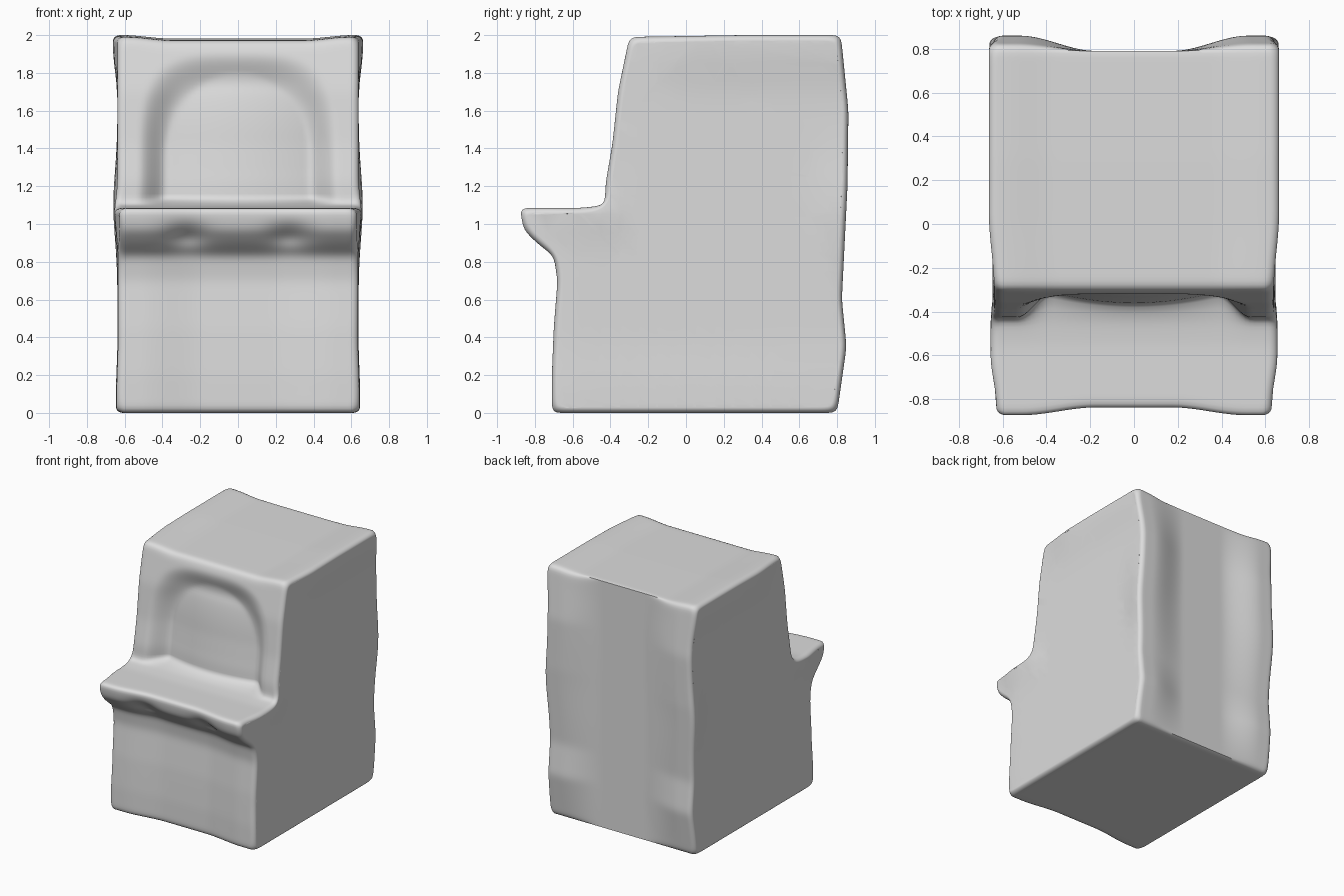
import bpy, bmesh, math
from mathutils import Vector

if "Cube" in bpy.data.objects:
    bpy.data.objects.remove(bpy.data.objects["Cube"])

# side profile (y, z), anticlockwise seen from the right
PROFILE = [(-0.71, 0.0), (0.80, 0.0), (0.85, 0.35), (0.825, 0.6), (0.855, 1.2),
           (0.86, 1.6), (0.82, 2.0), (0.3, 2.0), (-0.30, 1.99), (-0.36, 1.7),
           (-0.39, 1.42), (-0.425, 1.22), (-0.43, 1.10), (-0.55, 1.085),
           (-0.88, 1.085), (-0.86, 0.97), (-0.79, 0.90), (-0.70, 0.83),
           (-0.68, 0.7), (-0.70, 0.45), (-0.71, 0.2)]
HALF = 0.65


def smooth(a, b, v):
    t = min(1, max(0, (v - a) / (b - a)))
    return t * t * (3 - 2 * t)


def bell(v, centre, width):
    return math.exp(-((v - centre) / width) ** 2)


def relax(pts, times):
    n = len(pts)
    for _ in range(times):
        pts = [pts[i] * 0.5 + (pts[i - 1] + pts[(i + 1) % n]) * 0.25 for i in range(n)]
    return pts


def inset(pts, r):
    """Move a closed loop inwards without letting tight corners fold."""
    n = len(pts)
    out = []
    for i in range(n):
        t = (pts[(i + 1) % n] - pts[i - 1]).normalized()
        out.append(pts[i] + Vector((-t.y, t.x)) * r)
    return relax(out, 1)


def dense_profile():
    pts = []
    for i, p in enumerate(PROFILE):
        a, b = Vector(p), Vector(PROFILE[(i + 1) % len(PROFILE)])
        n = max(1, round((b - a).length / 0.02))
        pts += [a.lerp(b, k / n) for k in range(n)]
    return relax(pts, 4)


def shape(x, y, z):
    """Soft bulges, screen recess and wavy shelf lip."""
    ax = abs(x)
    mid = 1 - smooth(0.18, 0.53, ax)
    oy, oz = y, z
    # back: flat middle, edges flare out
    flare = max(0, oy - 0.79)
    y -= mid * flare
    if oy < -0.25:
        # hollow lower front and shelf front
        y += 0.035 * mid * smooth(-0.6, -0.68, oy)
        # two shallow hollows under the shelf lip
        y += 0.045 * bell(ax, 0.28, 0.11) * bell(oz, 0.935, 0.06)
        # rounded screen recess with a domed screen
        if oz > 1.08 and oy > -0.56:
            dz = max(oz - 1.3, 0)
            s = ((ax / 0.45) ** 3.5 + (dz / 0.51) ** 3.5) ** (1 / 3.5)
            f = (1 - smooth(0.82, 1.2, s)) * smooth(1.08, 1.14, oz)
            dome = max(0, 1 - (ax / 0.4) ** 2 - (dz / 0.5) ** 2)
            y += f * (0.12 - 0.045 * smooth(1.2, 1.8, oz) - 0.055 * dome)
    # slightly sunken top
    z -= 0.018 * (1 - smooth(0.35, 0.6, ax)) * smooth(1.9, 1.98, oz)
    # flat sides that flare at the top, the shelf and the back edge
    w = 0.638 + 0.024 * smooth(1.65, 1.95, oz) * smooth(-0.3, 0.05, oy)
    w += 0.016 * bell(oz, 1.05, 0.12) * smooth(-0.25, -0.45, oy) * smooth(-0.85, -0.6, oy)
    w += 0.022 * bell(oz, 1.1, 0.25) * smooth(0.65, 0.8, oy)
    w += 0.008 * smooth(0.4, 0.1, oz)
    w -= 0.01 * smooth(-0.6, -0.8, oy)
    return Vector((x * w / HALF, y, z))


def build_cabinet():
    pts = dense_profile()
    n = len(pts)
    rx, rin, steps = 0.04, 0.03, 8
    # full loops across the width, then rounded ends mirrored to both sides
    inner = HALF - rx
    loops = [(-inner + 2 * inner * k / 60, pts) for k in range(61)]
    loop, done = pts, 0
    for k in range(1, steps + 1):
        a = math.pi / 2 * k / steps
        depth = rin * (1 - math.cos(a))
        loop = inset(loop, depth - done)
        done = depth
        x = inner + rx * math.sin(a)
        loops.append((x, loop))
        loops.insert(0, (-x, loop))

    bm = bmesh.new()
    rings = [[bm.verts.new((x, p.x, p.y)) for p in lp] for x, lp in loops]
    for a, b in zip(rings, rings[1:]):
        for i in range(n):
            j = (i + 1) % n
            bm.faces.new((a[i], a[j], b[j], b[i]))
    caps = [bm.faces.new(rings[0]), bm.faces.new(rings[-1])]
    bmesh.ops.recalc_face_normals(bm, faces=bm.faces)
    bmesh.ops.triangulate(bm, faces=caps, quad_method='BEAUTY', ngon_method='EAR_CLIP')
    # cut the flat sides into a grid so they can bend
    cuts = [((0, 0.1 * k - 0.75, 0), (0, 1, 0)) for k in range(16)]
    cuts += [((0, 0, 0.1 * k + 0.053), (0, 0, 1)) for k in range(20)]
    for co, no in cuts:
        faces = [f for f in bm.faces if all(abs(v.co.x) > HALF - 1e-5 for v in f.verts)]
        geom = set(faces)
        for f in faces:
            geom.update(f.edges)
            geom.update(f.verts)
        bmesh.ops.bisect_plane(bm, geom=list(geom), dist=1e-5, plane_co=co, plane_no=no)
    for v in bm.verts:
        v.co = shape(*v.co)
    # settle exactly on the floor
    low = min(v.co.z for v in bm.verts)
    for v in bm.verts:
        v.co.z -= low
    me = bpy.data.meshes.new("arcade_cabinet")
    bm.to_mesh(me)
    bm.free()
    ob = bpy.data.objects.new("arcade_cabinet", me)
    bpy.context.collection.objects.link(ob)
    return ob


cabinet = build_cabinet()
grey = bpy.data.materials.new("light grey")
grey.diffuse_color = (0.72, 0.72, 0.72, 1)
grey.use_nodes = True
grey.node_tree.nodes["Principled BSDF"].inputs["Base Color"].default_value = grey.diffuse_color
cabinet.data.materials.append(grey)
bpy.context.view_layer.objects.active = cabinet
cabinet.select_set(True)
bpy.ops.object.shade_smooth_by_angle(angle=math.radians(50))
